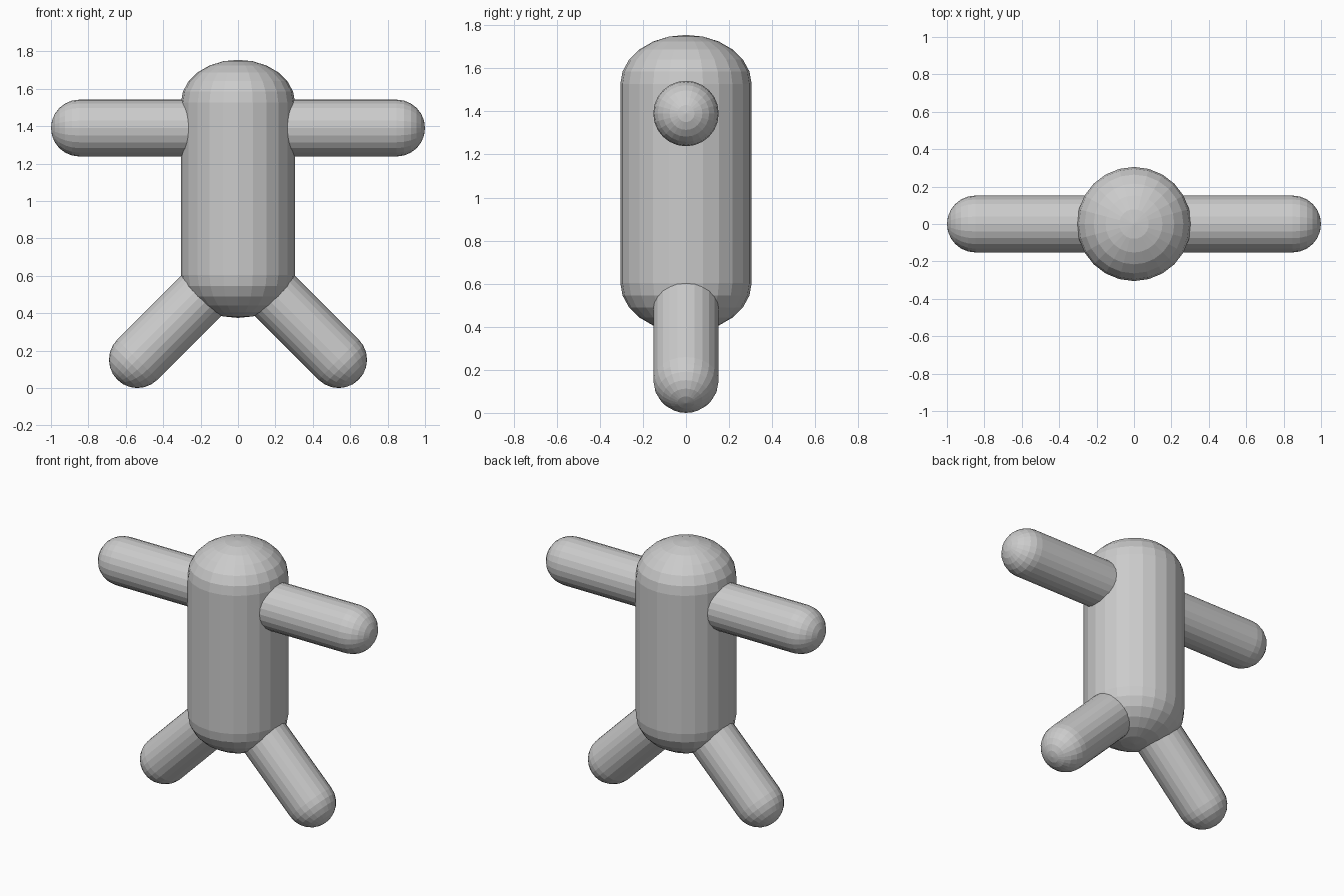
import bpy, bmesh, math
from mathutils import Vector

if "Cube" in bpy.data.objects:
    bpy.data.objects.remove(bpy.data.objects["Cube"])

SIDES, RINGS = 24, 6
grey = bpy.data.materials.new("light_grey")
grey.diffuse_color = (0.6, 0.6, 0.6, 1)
grey.use_nodes = True
grey.node_tree.nodes["Principled BSDF"].inputs["Base Color"].default_value = grey.diffuse_color


def capsule(name, start, end, radius, cap):
    """Rounded rod whose domed ends reach 'cap' beyond start and end."""
    start, end = Vector(start), Vector(end)
    half = (end - start).length / 2
    angles = [i * math.pi / 2 / RINGS for i in range(1, RINGS + 1)]
    top = [(radius * math.sin(a), half + cap * math.cos(a)) for a in angles]
    profile = top + [(r, -z) for r, z in reversed(top)]
    bm = bmesh.new()
    rings = [[bm.verts.new((r * math.cos(t), r * math.sin(t), z))
              for t in (2 * math.pi * s / SIDES for s in range(SIDES))]
             for r, z in profile]
    poles = [bm.verts.new((0, 0, half + cap)), bm.verts.new((0, 0, -half - cap))]
    for s in range(SIDES):
        n = (s + 1) % SIDES
        for a, b in zip(rings, rings[1:]):
            bm.faces.new((a[s], b[s], b[n], a[n]))
        bm.faces.new((poles[0], rings[0][s], rings[0][n]))
        bm.faces.new((poles[1], rings[-1][n], rings[-1][s]))
    mesh = bpy.data.meshes.new(name)
    bm.to_mesh(mesh)
    bm.free()
    mesh.materials.append(grey)
    ob = bpy.data.objects.new(name, mesh)
    bpy.context.collection.objects.link(ob)
    ob.location = (start + end) / 2
    # tilt within the x-z plane
    d = end - start
    ob.rotation_euler = (0, math.atan2(d.x, d.z), 0)
    return ob


# Torso with slightly flattened domes
capsule("body", (0, 0, 0.604), (0, 0, 1.526), 0.305, 0.229)

# Straight arms and splayed legs on both sides
for side, s in (("left", -1), ("right", 1)):
    capsule(side + "_arm", (s * 0.15, 0, 1.39), (s * 0.848, 0, 1.39), 0.152, 0.152)
    capsule(side + "_leg", (s * 0.15, 0, 0.54), (s * 0.538, 0, 0.152), 0.152, 0.152)
